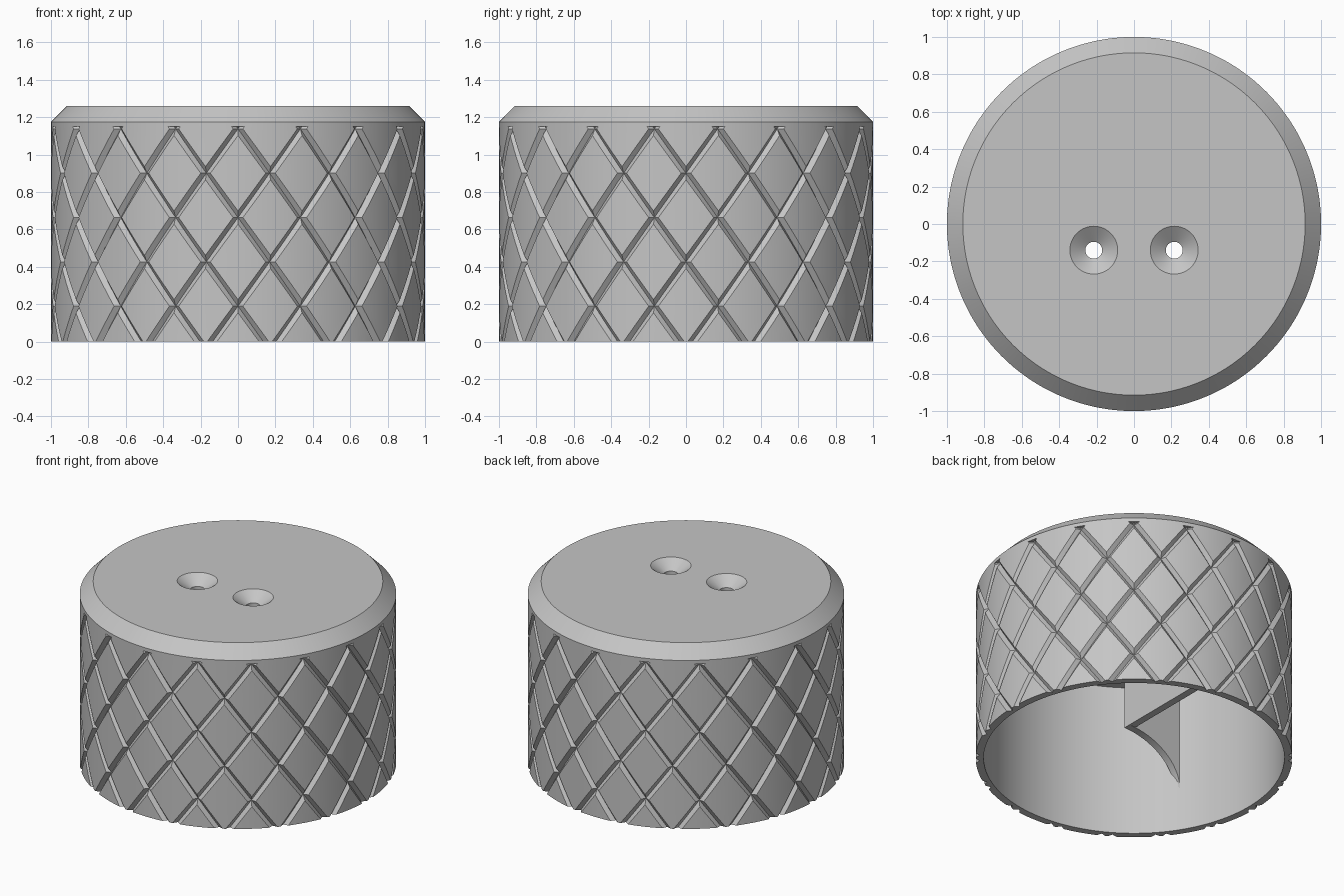
import bpy, bmesh
from math import sin, cos, pi, radians, hypot, atan2

if "Cube" in bpy.data.objects:
    bpy.data.objects.remove(bpy.data.objects["Cube"], do_unlink=True)

grey = bpy.data.materials.new("plain grey")
grey.use_nodes = True
grey.diffuse_color = (0.56, 0.56, 0.56, 1)
grey.node_tree.nodes["Principled BSDF"].inputs["Base Color"].default_value = (0.56, 0.56, 0.56, 1)

COUNT = 18                      # grooves in each direction
HALF, DEPTH = 0.075, 0.025      # groove half width in lattice units, depth
TOP_CROSS, RISE = 1.137, 0.237  # highest crossing, height between crossings
GROOVE_TOP, SHOULDER, TOP = 1.15, 1.175, 1.26
BORE, CEILING = 0.95, 1.06


def make_object(name, bm):
    bmesh.ops.recalc_face_normals(bm, faces=bm.faces)
    mesh = bpy.data.meshes.new(name)
    bm.to_mesh(mesh)
    bm.free()
    obj = bpy.data.objects.new(name, mesh)
    bpy.context.collection.objects.link(obj)
    mesh.materials.append(grey)
    return obj


def activate(obj):
    bpy.ops.object.select_all(action='DESELECT')
    obj.select_set(True)
    bpy.context.view_layer.objects.active = obj


def set_radius(v, r, z):
    a = atan2(v.co.y, v.co.x)
    v.co = (r * cos(a), r * sin(a), z)


def open_edges(bm, z):
    return [e for e in bm.edges if e.is_boundary
            and all(abs(v.co.z - z) < 1e-4 for v in e.verts)]


def add_ring(bm, z_from, r, z):
    out = bmesh.ops.extrude_edge_only(bm, edges=open_edges(bm, z_from))
    for v in out["geom"]:
        if isinstance(v, bmesh.types.BMVert):
            set_radius(v, r, z)
    bmesh.ops.remove_doubles(bm, verts=bm.verts, dist=1e-4)


# Knurled side: a diamond lattice whose lines sink into V grooves
def groove_depth(u, v):
    near = min(abs(u - round(u)), abs(v - round(v)))
    return DEPTH * max(0, 1 - near / HALF)


def lattice_point(u, v):
    a = radians(180 / COUNT) * (u + v) - pi / 2
    r = 1 - groove_depth(u, v)
    return (r * cos(a), r * sin(a), TOP_CROSS + RISE * (u - v))


STEPS = 5
levels = [0] + [HALF + (1 - 2 * HALF) * k / STEPS for k in range(STEPS + 1)] + [1]
spans = list(zip(levels, levels[1:]))
bm = bmesh.new()
for i in range(COUNT):
    for j in range(i - 2, i + 6):
        for u0, u1 in spans:
            for v0, v1 in spans:
                uv = [(i + u0, j + v0), (i + u1, j + v0), (i + u1, j + v1), (i + u0, j + v1)]
                d = [groove_depth(*p) for p in uv]
                q = [bm.verts.new(lattice_point(*p)) for p in uv]
                if abs(d[1] - d[3]) < 1e-6 and abs(d[0] - d[2]) > 1e-6:
                    q = q[1:] + q[:1]
                bm.faces.new((q[0], q[1], q[3]))
                bm.faces.new((q[1], q[2], q[3]))
bmesh.ops.remove_doubles(bm, verts=bm.verts, dist=1e-4)
for z, side in ((0, -1), (GROOVE_TOP, 1)):
    bmesh.ops.bisect_plane(bm, geom=bm.verts[:] + bm.edges[:] + bm.faces[:], dist=1e-5,
                           plane_co=(0, 0, z), plane_no=(0, 0, side), clear_outer=True)
for v in bm.verts:
    if hypot(v.co.x, v.co.y) > 0.999:
        set_radius(v, 1, v.co.z)

# Groove ends, shoulder, chamfer and top
add_ring(bm, GROOVE_TOP, 1, GROOVE_TOP)
add_ring(bm, GROOVE_TOP, 1, SHOULDER)
add_ring(bm, SHOULDER, 0.915, TOP)
bmesh.ops.holes_fill(bm, edges=open_edges(bm, TOP), sides=0)
# Bottom rim, bore and ceiling
add_ring(bm, 0, BORE, 0)
add_ring(bm, 0, BORE, CEILING)
bmesh.ops.holes_fill(bm, edges=open_edges(bm, CEILING), sides=0)
cap = make_object("knurled_cap", bm)

# Countersunk screw holes, cut by a spun profile
PROFILE = [(0.0, 1.0), (0.045, 1.0), (0.045, 1.2), (0.128, TOP), (0.128, 1.3), (0.0, 1.3)]
for x in (-0.215, 0.215):
    bm = bmesh.new()
    verts = [bm.verts.new((x + r, -0.14, z)) for r, z in PROFILE]
    edges = [bm.edges.new(p) for p in zip(verts, verts[1:])]
    bmesh.ops.spin(bm, geom=verts + edges, cent=(x, -0.14, 0), axis=(0, 0, 1),
                   angle=2 * pi, steps=48, use_duplicate=False)
    bmesh.ops.remove_doubles(bm, verts=bm.verts, dist=1e-5)
    cutter = make_object("hole_cutter", bm)
    cutter.hide_render = True
    mod = cap.modifiers.new("screw_hole", 'BOOLEAN')
    mod.operation, mod.solver, mod.object = 'DIFFERENCE', 'EXACT', cutter
    activate(cap)
    bpy.ops.object.modifier_apply(modifier=mod.name)
    bpy.data.objects.remove(cutter, do_unlink=True)
activate(cap)
bpy.ops.object.shade_smooth_by_angle(angle=radians(25))


# Inner bracket: straight plates joined to the bore by arched webs
def add_prism(bm, outline, y0, y1):
    face = bm.faces.new([bm.verts.new((x, y0, z)) for x, z in outline])
    out = bmesh.ops.extrude_face_region(bm, geom=[face])
    for v in out["geom"]:
        if isinstance(v, bmesh.types.BMVert):
            v.co.y = y1


PLATE, THICK, LOW, FOOT, WALL, ROOT = -0.386, 0.05, 0.61, 0.305, -0.8, 1.08
OUTER = -0.555
bm = bmesh.new()
arch = [(PLATE + (WALL - PLATE) * sin(pi / 2 * k / 16),
         FOOT + (LOW - FOOT) * cos(pi / 2 * k / 16)) for k in range(17)]
add_prism(bm, arch + [(WALL, ROOT), (PLATE, ROOT)], OUTER, OUTER + THICK)
add_prism(bm, [(PLATE, LOW), (PLATE - THICK, LOW), (PLATE - THICK, ROOT), (PLATE, ROOT)],
          OUTER + THICK, 0)
bracket = make_object("inner_bracket", bm)
mirror = bracket.modifiers.new("mirror", 'MIRROR')
mirror.use_axis = (True, True, False)
activate(bracket)
bpy.ops.object.shade_smooth_by_angle(angle=radians(25))
